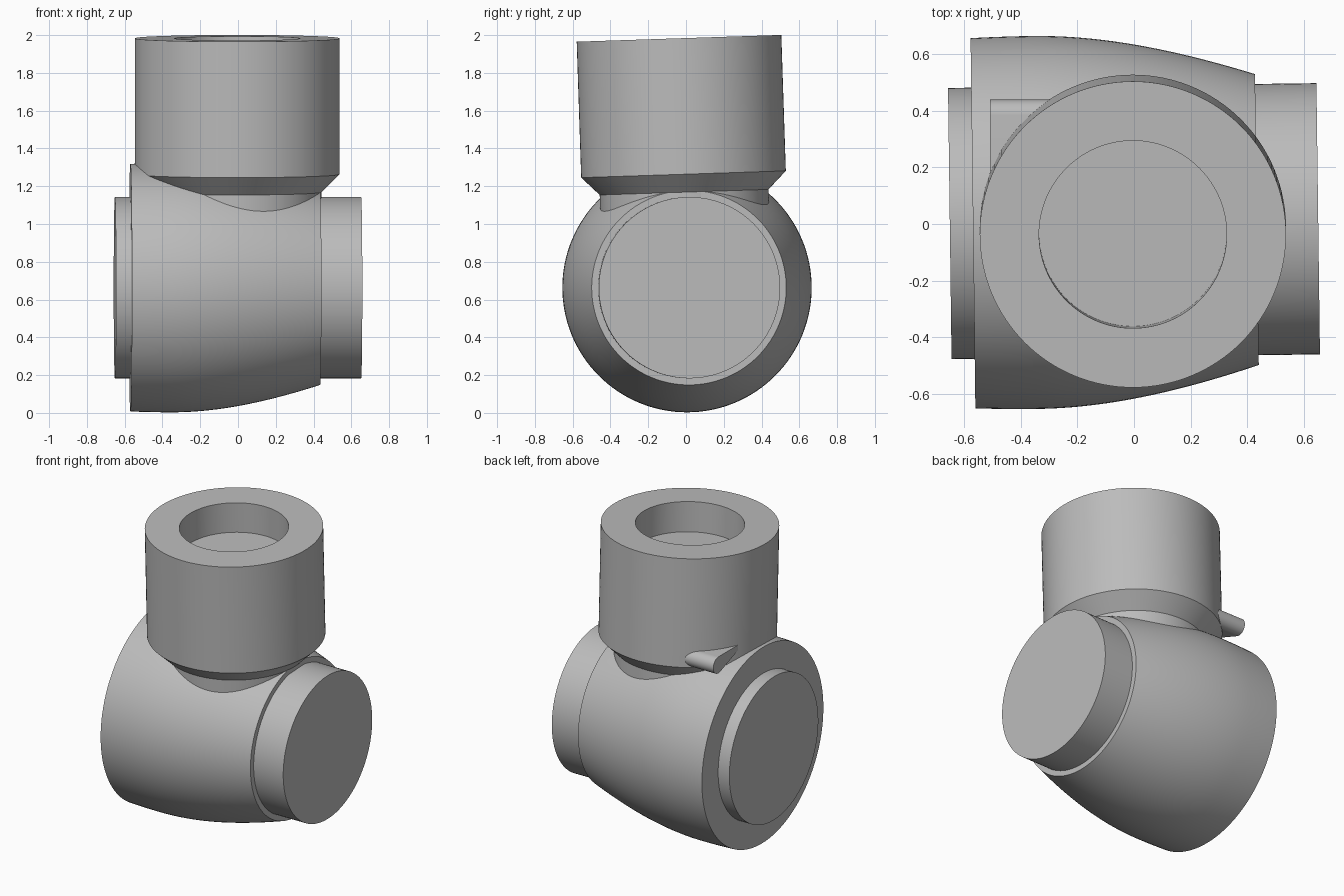
import bpy, bmesh, math

if "Cube" in bpy.data.objects:
    bpy.data.objects.remove(bpy.data.objects["Cube"], do_unlink=True)

GREY = (0.50, 0.50, 0.50, 1.0)
mat = bpy.data.materials.new("plain grey")
mat.use_nodes = True
mat.diffuse_color = GREY
mat.node_tree.nodes["Principled BSDF"].inputs["Base Color"].default_value = GREY


def finish(name, bm, location, rotation):
    """Turn a bmesh into a shaded, placed object."""
    bmesh.ops.recalc_face_normals(bm, faces=bm.faces[:])
    mesh = bpy.data.meshes.new(name)
    bm.to_mesh(mesh)
    bm.free()
    mesh.materials.append(mat)
    obj = bpy.data.objects.new(name, mesh)
    bpy.context.collection.objects.link(obj)
    obj.location, obj.rotation_euler = location, rotation
    bpy.ops.object.select_all(action="DESELECT")
    obj.select_set(True)
    bpy.context.view_layer.objects.active = obj
    bpy.ops.object.shade_smooth_by_angle(angle=math.radians(30))
    return obj


def lathe(name, profile, location, rotation, sides=128):
    """Revolve (radius, height) points about the local z axis."""
    bm = bmesh.new()
    verts = [bm.verts.new((r, 0, h)) for r, h in profile]
    edges = [bm.edges.new(pair) for pair in zip(verts, verts[1:])]
    bmesh.ops.spin(bm, geom=verts + edges, axis=(0, 0, 1), cent=(0, 0, 0),
                   angle=math.tau, steps=sides, use_duplicate=False)
    bmesh.ops.remove_doubles(bm, verts=bm.verts[:], dist=1e-4)
    return finish(name, bm, location, rotation)


def body_radius(t):
    """Gently bulging outline of the body, from wide end to narrow end."""
    x = -0.57 + 1.005 * t
    if x < -0.35:
        return 0.66 - 0.1 * (x + 0.35) ** 2
    s = (x + 0.35) / 0.785
    return 0.66 - 0.185 * s ** 2 + 0.04 * s ** 3


# Horizontal body with an end stub on each side
STEPS = 24
outline = [(body_radius(i / STEPS), -0.57 + 1.005 * i / STEPS)
           for i in range(STEPS + 1)]
lathe("body", [(0, -0.652), (0.48, -0.652), (0.48, -0.57)] + outline
      + [(0.48, 0.435), (0.48, 0.652), (0, 0.652)],
      (0, 0.01, 0.663), (0, math.pi / 2, 0.013))

# Upright socket, slightly tilted, with a blind bore and a narrower neck
TILT = 0.033
lathe("socket", [(0, -0.2), (0.332, -0.2), (0.332, 0), (0.542, 0),
                 (0.542, -0.72), (0.447, -0.815), (0.447, -1.1), (0, -1.1)],
      (-0.004, -0.037, 1.983), (TILT, 0, 0))

# Small lug with a rounded outer edge, sticking out of the socket
bm = bmesh.new()
arc = [math.radians(90 - 195 * i / 16) for i in range(17)]
section = [(0.385 + 0.055 * math.cos(a), 1.33 + 0.055 * math.sin(a)) for a in arc]
section += [(0.15, 1.36), (0.15, 1.385)]
end = bm.faces.new([bm.verts.new((-0.51, y, z)) for y, z in section])
side = bmesh.ops.extrude_face_region(bm, geom=[end], use_keep_orig=True)
bmesh.ops.translate(bm, vec=(0.31, 0, 0),
                    verts=[v for v in side["geom"] if isinstance(v, bmesh.types.BMVert)])
finish("lug", bm, (0, 0, 0), (0, 0, 0))
